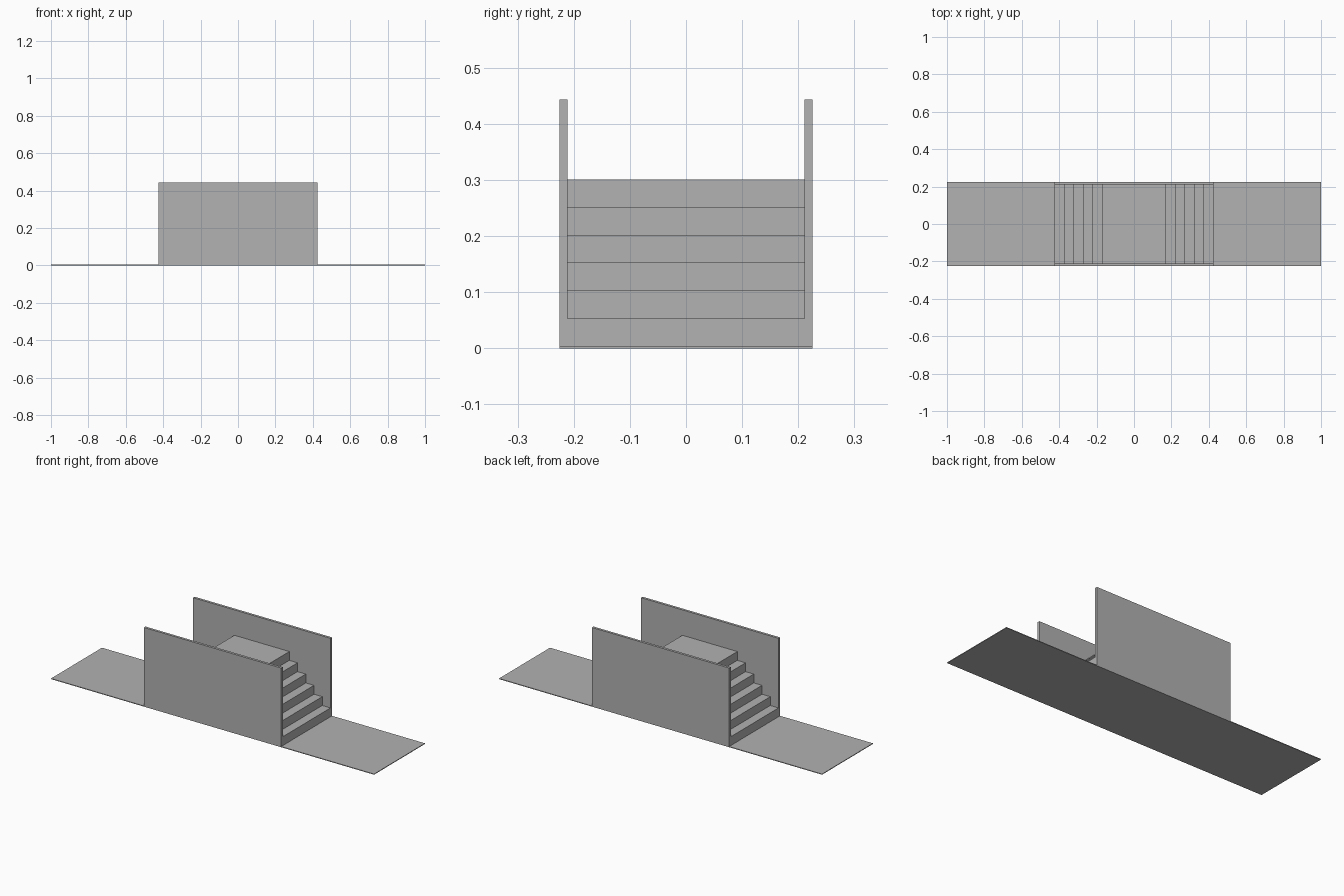
import bpy

cube = bpy.data.objects.get("Cube")
if cube:
    bpy.data.objects.remove(cube, do_unlink=True)

GREY = (0.445, 0.445, 0.445, 1.0)
mat = bpy.data.materials.new("concrete grey")
mat.use_nodes = True
mat.diffuse_color = GREY
mat.node_tree.nodes["Principled BSDF"].inputs["Base Color"].default_value = GREY

BASE_TOP = 0.004
HALF_WIDTH = 0.225
WALL = 0.014
WALL_HALF_LENGTH = 0.425
RISE, TREAD, STEPS = 0.0495, 0.051, 6


def add_mesh(name, verts, faces):
    mesh = bpy.data.meshes.new(name)
    mesh.from_pydata(verts, [], faces)
    mesh.materials.append(mat)
    obj = bpy.data.objects.new(name, mesh)
    bpy.context.collection.objects.link(obj)
    return obj


def extrude_profile(name, profile, y0, y1):
    """Extrude a counter-clockwise x-z outline from y0 to y1."""
    n = len(profile)
    verts = [(x, y, z) for y in (y0, y1) for x, z in profile]
    faces = [tuple(range(n)), tuple(reversed(range(n, 2 * n)))]
    faces += [(i, i + n, (i + 1) % n + n, (i + 1) % n) for i in range(n)]
    return add_mesh(name, verts, faces)


def rectangle(half_x, z0, z1):
    return [(-half_x, z0), (half_x, z0), (half_x, z1), (-half_x, z1)]


# Thin ground slab
extrude_profile("ground_slab", rectangle(1.0, 0, BASE_TOP), -HALF_WIDTH, HALF_WIDTH)

# Side walls
inner = HALF_WIDTH - WALL
wall_outline = rectangle(WALL_HALF_LENGTH, BASE_TOP, 0.443)
extrude_profile("front_wall", wall_outline, -HALF_WIDTH, -inner)
extrude_profile("back_wall", wall_outline, inner, HALF_WIDTH)

# Stairs climbing from both ends to the central platform
right_side = []
for i in range(STEPS):
    x = WALL_HALF_LENGTH - i * TREAD
    right_side += [(x, BASE_TOP + i * RISE), (x, BASE_TOP + (i + 1) * RISE)]
left_side = [(-x, z) for x, z in reversed(right_side)]
extrude_profile("double_staircase", right_side + left_side, -inner, inner)
